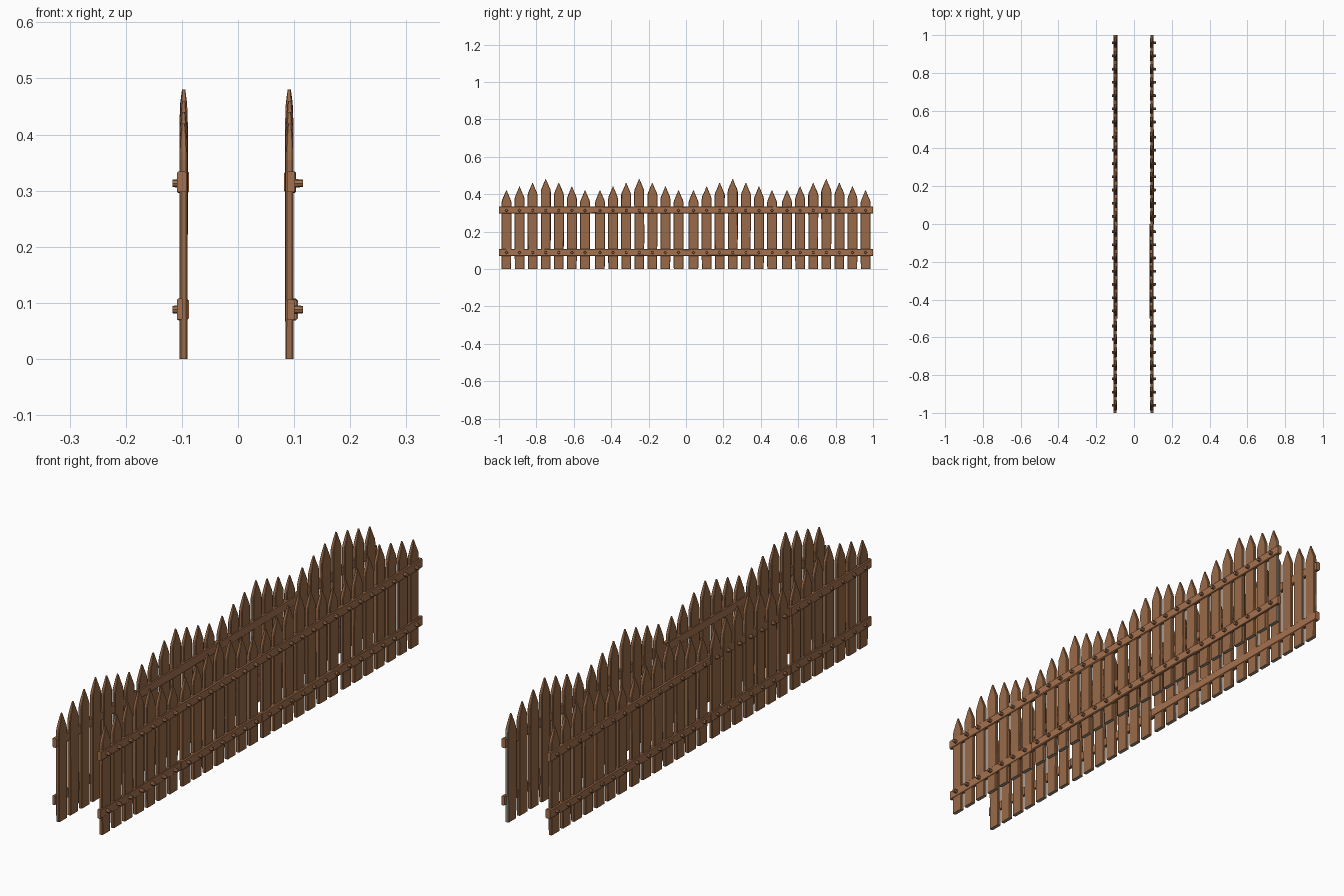
import bpy, bmesh, math, random
from mathutils import Matrix, Vector

if "Cube" in bpy.data.objects:
    bpy.data.objects.remove(bpy.data.objects["Cube"])

random.seed(4)

def material(name, rgb):
    m = bpy.data.materials.new(name)
    m.diffuse_color = (*rgb, 1)
    m.use_nodes = True
    m.node_tree.nodes["Principled BSDF"].inputs["Base Color"].default_value = m.diffuse_color
    return m

WOOD = material("brown wood", (0.32, 0.145, 0.065))
RAIL = material("warm brown wood", (0.37, 0.165, 0.075))
GREY = material("weathered grey wood", (0.33, 0.29, 0.22))

def finish(bm, name, mats):
    bmesh.ops.recalc_face_normals(bm, faces=bm.faces)
    me = bpy.data.meshes.new(name)
    bm.to_mesh(me)
    bm.free()
    for m in mats:
        me.materials.append(m)
    ob = bpy.data.objects.new(name, me)
    bpy.context.collection.objects.link(ob)
    return ob

def loft(bm, rings):
    """Skin a list of equal-length rings and cap both ends."""
    vs = [[bm.verts.new(p) for p in r] for r in rings]
    n = len(vs[0])
    faces = []
    for a, b in zip(vs, vs[1:]):
        for i in range(n):
            j = (i + 1) % n
            faces.append(bm.faces.new((a[i], a[j], b[j], b[i])))
    faces.append(bm.faces.new(vs[0]))
    faces.append(bm.faces.new(vs[-1]))
    return faces

def section(w, t):
    """Half-width w, half-thickness t, chamfered corners, as (thickness, width)."""
    c = min(w, t) * 0.35
    return [(-t, -w + c), (-t + c, -w), (t - c, -w), (t, -w + c),
            (t, w - c), (t - c, w), (-t + c, w), (-t, w - c)]

# picket: plank with a pointed, thinning top
def picket(bm, x, y, h, grey_dir):
    W, T = 0.0265, 0.0072
    lean = random.uniform(-0.0006, 0.0006)
    rings = []
    for z, w, t in [(0, W * .96, T), (h * .35, W, T), (h - .066, W, T),
                    (h - .052, W * .88, T * .95), (h - .024, W * .42, T * .8),
                    (h, W * .06, T * .35)]:
        jit = random.uniform(-.0008, .0008) if 0 < z < h else 0
        rings.append([(x + a + lean * z / h, y + b + jit, z) for a, b in section(w, t)])
    for f in loft(bm, rings):
        f.normal_update()
        ctr = f.calc_center_median()
        # grey on the undersides and on the exposed end of the row
        if ctr.z < 1e-4:
            f.material_index = 1
        elif grey_dir and (ctr.y - y) * grey_dir > W * .85:
            f.material_index = 1

# rail: one chamfered board per half-unit section
def rail(bm, x, y0, y1, z, inner, outer, s):
    mid, t = x + s * (inner + outer) / 2, (outer - inner) / 2
    rings = []
    for k in range(5):
        y = y0 + (y1 - y0) * k / 4
        dz = random.uniform(-.001, .001)
        rings.append([(mid + a, y, z + b + dz) for a, b in section(0.0185, t)])
    loft(bm, rings)

def build_fence(side, s, x, nail_out, lower, upper):
    # pickets: four sections of seven, rising to the middle one
    bm = bmesh.new()
    ys = []
    for m in range(4):
        for i in range(-3, 4):
            y = -0.75 + 0.5 * m + 0.07 * i
            ys.append(y)
            end = s if (y * s < 0) == (s < 0) and abs(y) > 0.93 else 0
            grey = s if (end and y * s > 0) else 0
            picket(bm, x, y, 0.48 - 0.02 * abs(i), grey)
    finish(bm, side + "_pickets", [WOOD, GREY])

    # rails
    bm = bmesh.new()
    for z, spans in ((0.088, lower), (0.315, upper)):
        for m, (a, b) in enumerate(spans):
            rail(bm, x, -1 + .5 * m, -.5 + .5 * m, z, a, b, s)
    finish(bm, side + "_rails", [RAIL])

    # nails through every picket at both rails
    bm = bmesh.new()
    length = nail_out - 0.002
    for y in ys:
        for z in (0.088, 0.313):
            mat = (Matrix.Translation(Vector((x + s * (0.002 + length / 2), y, z)))
                   @ Matrix.Rotation(s * math.pi / 2, 4, 'Y'))
            bmesh.ops.create_cone(bm, cap_ends=True, segments=8, radius1=0.0085,
                                  radius2=0.0065, depth=length, matrix=mat)
    finish(bm, side + "_nails", [RAIL])

# (inner, outer) depth of each rail board, measured outward from the pickets
build_fence("left", -1, -0.097, 0.0195,
            [(.001, .012), (-.003, .011), (-.0095, .010), (-.009, .011)],
            [(-.005, .012), (-.010, .0055), (-.0095, .011), (-.004, .012)])
build_fence("right", 1, 0.0915, 0.0245,
            [(-.004, .009), (-.005, .013), (-.003, .015), (.000, .013)],
            [(-.004, .0105), (-.0095, .011), (-.004, .011), (-.004, .012)])
